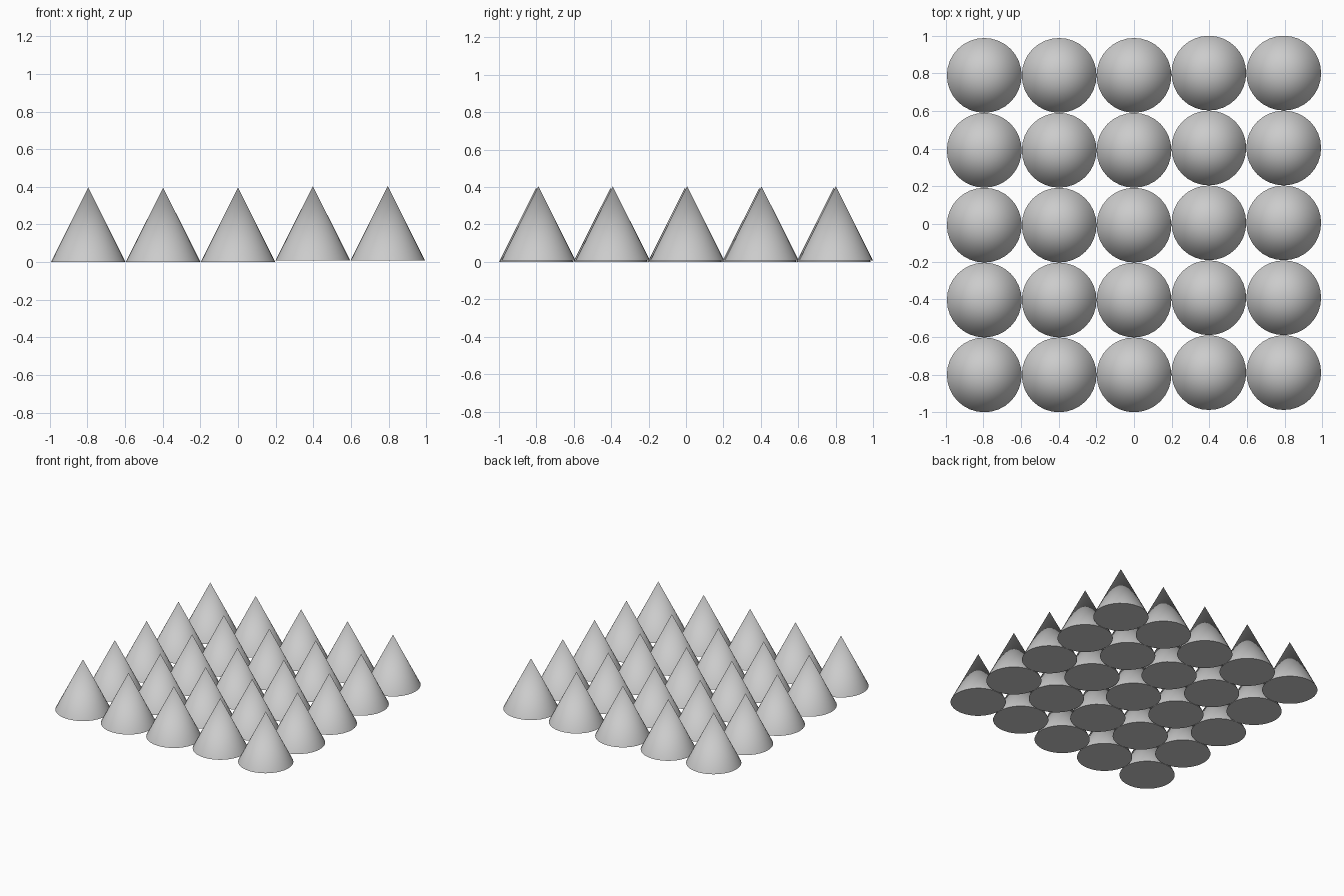
import bpy, math

if "Cube" in bpy.data.objects:
    bpy.data.objects.remove(bpy.data.objects["Cube"])

PITCH = 0.3977
RADIUS = 0.1985
HEIGHT = 0.396

# five by five field of touching cones; the two right columns sit slightly back and up
for col in range(5):
    shifted = col >= 3
    dy = 0.006 if shifted else -0.006
    dz = 0.008 if shifted else 0.0
    for row in range(5):
        bpy.ops.mesh.primitive_cone_add(
            vertices=32, radius1=RADIUS, radius2=0, depth=HEIGHT,
            location=((col - 2) * PITCH, (row - 2) * PITCH + dy, HEIGHT / 2 + dz))
        cone = bpy.context.object
        cone.name = f"cone_{col + 1}_{row + 1}"
        bpy.ops.object.shade_smooth_by_angle(angle=math.radians(30))
